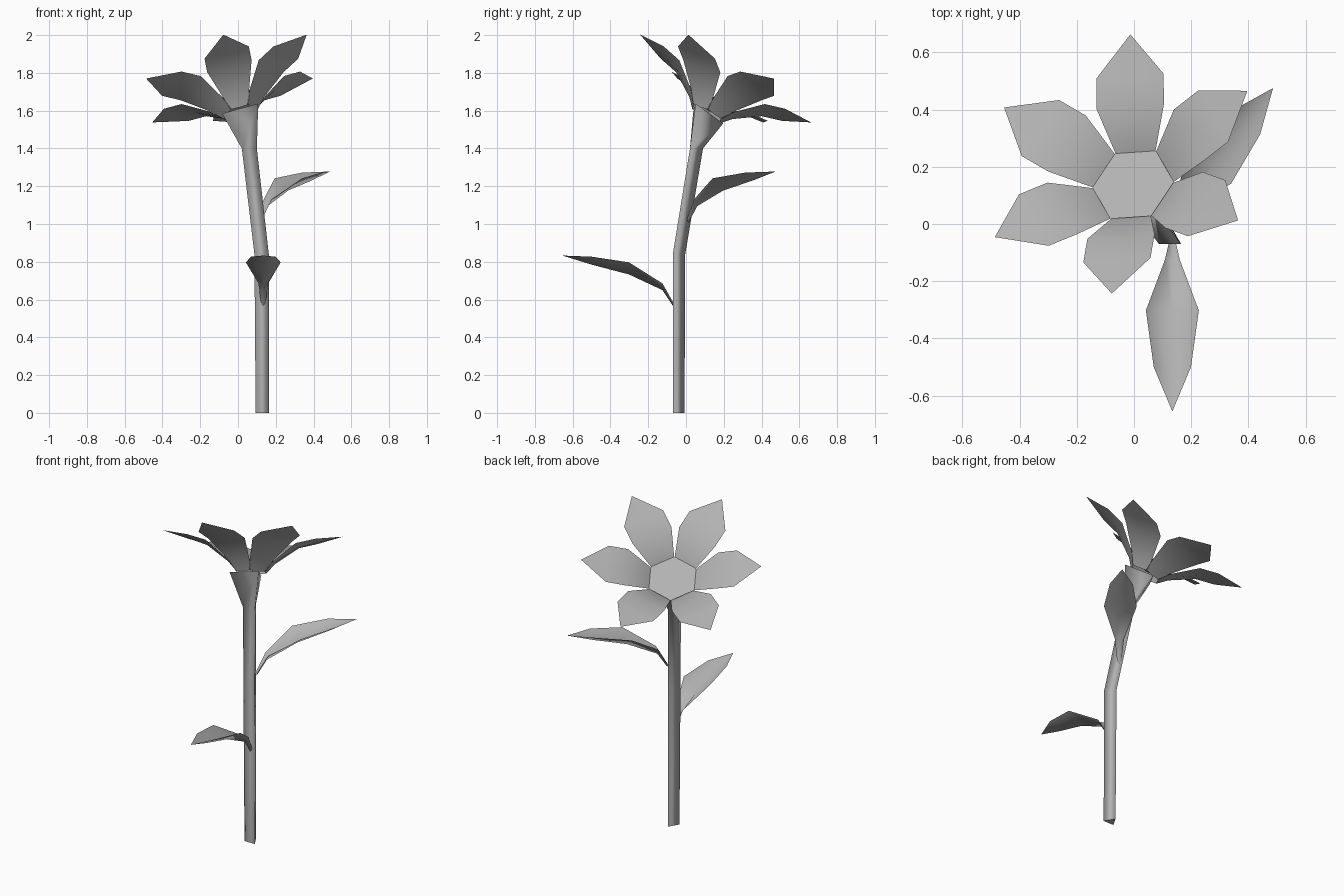
import bpy, math
from mathutils import Vector

if "Cube" in bpy.data.objects:
    bpy.data.objects.remove(bpy.data.objects["Cube"])

# Flower head frame: n is the facing axis, u and v span the disc plane
u = Vector((0.865, 0.501, 0)).normalized()
n = Vector((-0.2635, 0.455, 0.850)).normalized()
v = u.cross(n)
v.normalize()
head = Vector((-0.003, 0.137, 1.634))

grey = bpy.data.materials.new("mid_grey")
grey.diffuse_color = (0.45, 0.45, 0.45, 1)
grey.use_nodes = True
grey.node_tree.nodes["Principled BSDF"].inputs["Base Color"].default_value = grey.diffuse_color


def make(name, verts, faces, smooth=True):
    me = bpy.data.meshes.new(name)
    me.from_pydata([tuple(p) for p in verts], [], faces)
    me.update()
    me.materials.append(grey)
    ob = bpy.data.objects.new(name, me)
    bpy.context.collection.objects.link(ob)
    for p in me.polygons:
        p.use_smooth = smooth
    return ob


def in_plane(deg):
    a = math.radians(deg)
    return math.cos(a) * v + math.sin(a) * u


def flat_ring(x, y, z, r):
    return [Vector((x + r * math.cos(math.radians(a)), y + r * math.sin(math.radians(a)), z))
            for a in (90, 210, 330)]


def blade(name, rows, place):
    """Folded blade: rows are (distance, half width, edge height, centre height), last is the tip."""
    verts, faces = [], []
    for d, w, he, hc in rows[:-1]:
        verts += [place(d, -w, he), place(d, 0, hc), place(d, w, he)]
    for j in range(len(rows) - 2):
        a = 3 * j
        faces += [(a, a + 1, a + 4, a + 3), (a + 1, a + 2, a + 5, a + 4)]
    d, w, he, hc = rows[-1]
    verts.append(place(d, 0, he))
    a, t = len(verts) - 4, len(verts) - 1
    faces += [(a, a + 1, t), (a + 1, a + 2, t)]
    return make(name, verts, faces)


# Three-sided bent stem flaring into the cup under the flower
cup = Vector((0.015, 0.095, 1.585))
rings = [flat_ring(0.129, -0.049, 0, 0.041),
         flat_ring(0.125, -0.048, 0.84, 0.044),
         flat_ring(0.06, 0.044, 1.4, 0.046),
         [cup + 0.115 * in_plane(a) for a in (150, 270, 30)]]
verts = [p for r in rings for p in r]
faces = [(3 * j + k, 3 * j + (k + 1) % 3, 3 * j + 3 + (k + 1) % 3, 3 * j + 3 + k)
         for j in range(3) for k in range(3)]
# Separate end cap keeps the bottom edge crisp
faces.append((14, 13, 12))
make("stem", verts + rings[0], faces)

# Flat centre disc
make("flower_centre", [head + 0.148 * in_plane(60 * k) for k in range(6)],
     [tuple(range(6))], False)

# Six petals around the disc
petal_rows = [(0.08, 0.05, -0.06, -0.062), (0.130, 0.073, 0.0, -0.005),
              (0.255, 0.122, 0.10, 0.085), (0.362, 0.122, 0.128, 0.118),
              (0.51, 0, 0.16, 0.16)]
for i in range(6):
    out = in_plane(30 + 60 * i)
    side = n.cross(out)
    blade(f"petal_{i + 1}", petal_rows,
          lambda d, w, h: head + out * d + side * w + n * h)

# Two matching leaves on the stem
leaf_rows = [(0.025, 0.012, 0.0, -0.02), (0.085, 0.026, 0.106, 0.07),
             (0.262, 0.0925, 0.217, 0.153), (0.46, 0.065, 0.247, 0.205),
             (0.615, 0, 0.253, 0.253)]
for name, base, ang in (("lower_leaf", (0.134, -0.04, 0.58), -90),
                        ("upper_leaf", (0.104, -0.007, 1.025), 51.6)):
    a = math.radians(ang)
    out = Vector((math.cos(a), math.sin(a), 0))
    side = Vector((-out.y, out.x, 0))
    b = Vector(base)
    blade(name, leaf_rows, lambda d, w, h: b + out * d + side * w + Vector((0, 0, h)))
